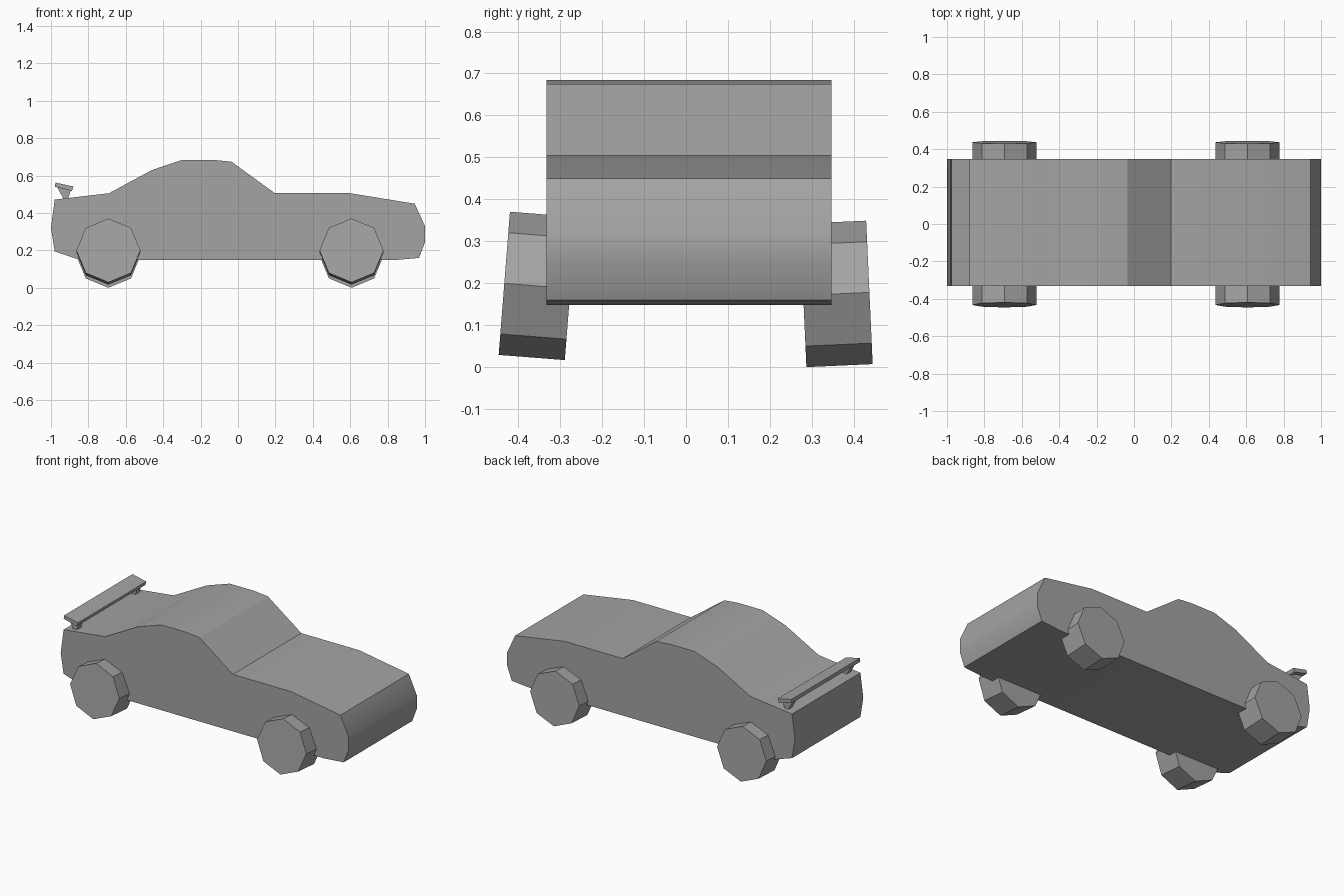
import bpy
import bmesh
from math import sin, cos, pi, radians

if "Cube" in bpy.data.objects:
    bpy.data.objects.remove(bpy.data.objects["Cube"], do_unlink=True)

# One plain grey for the whole car
grey = bpy.data.materials.new("plain_grey")
grey.use_nodes = True
grey.diffuse_color = (0.37, 0.37, 0.37, 1)
grey.node_tree.nodes["Principled BSDF"].inputs["Base Color"].default_value = (0.37, 0.37, 0.37, 1)


def loft(name, ends, location=(0, 0, 0), tilt=0, smooth=0):
    """Join two matching xz outlines, each given as (y, points), into a closed solid."""
    bm = bmesh.new()
    rings = [[bm.verts.new((x, y, z)) for x, z in points] for y, points in ends]
    a, b = rings
    for i in range(len(a)):
        j = (i + 1) % len(a)
        bm.faces.new((a[i], a[j], b[j], b[i]))
    bm.faces.new(a)
    bm.faces.new(b[::-1])
    bmesh.ops.recalc_face_normals(bm, faces=bm.faces)
    mesh = bpy.data.meshes.new(name)
    bm.to_mesh(mesh)
    bm.free()
    mesh.materials.append(grey)
    obj = bpy.data.objects.new(name, mesh)
    bpy.context.collection.objects.link(obj)
    obj.location = location
    obj.rotation_euler.x = tilt
    if smooth:
        bpy.ops.object.select_all(action='DESELECT')
        obj.select_set(True)
        bpy.context.view_layer.objects.active = obj
        bpy.ops.object.shade_smooth_by_angle(angle=radians(smooth))
    return obj


def prism(name, points, y0, y1, **options):
    return loft(name, [(y0, points), (y1, points)], **options)


RIGHT, LEFT = -0.332, 0.347

# Body: side outline swept across the width
body_outline = [
    (-1.0, 0.32), (-0.98, 0.195), (-0.84, 0.148), (0.83, 0.148), (0.968, 0.16),
    (1.0, 0.245), (1.0, 0.33), (0.945, 0.45), (0.6, 0.506), (0.197, 0.506),
    (-0.035, 0.675), (-0.13, 0.684), (-0.3, 0.684), (-0.46, 0.63),
    (-0.69, 0.506), (-0.98, 0.472),
]
prism("body", body_outline, RIGHT, LEFT, smooth=29)

# Wheels: eight-sided, each side leaning by its own camber
octagon = [(0.171 * sin(i * pi / 4), 0.171 * cos(i * pi / 4)) for i in range(8)]
for end, x in (("front", 0.607), ("rear", -0.693)):
    for side, y, z, lean in (("right", -0.354, 0.194, -4.5), ("left", 0.358, 0.175, 2.6)):
        prism(f"{end}_{side}_wheel", octagon, -0.079, 0.079,
              location=(x, y, z), tilt=radians(lean))

# Spoiler wing
wing_outline = [(-0.976, 0.563), (-0.88, 0.542), (-0.888, 0.518), (-0.979, 0.541)]
prism("spoiler_wing", wing_outline, RIGHT, LEFT)

# Spoiler struts, flaring up to the wing
strut_outline = [(-0.967, 0.539), (-0.895, 0.52), (-0.907, 0.478), (-0.933, 0.476)]
for side, y in (("right", RIGHT + 0.05), ("left", LEFT - 0.05)):
    prism(f"{side}_spoiler_strut", strut_outline, y - 0.02, y + 0.02)
